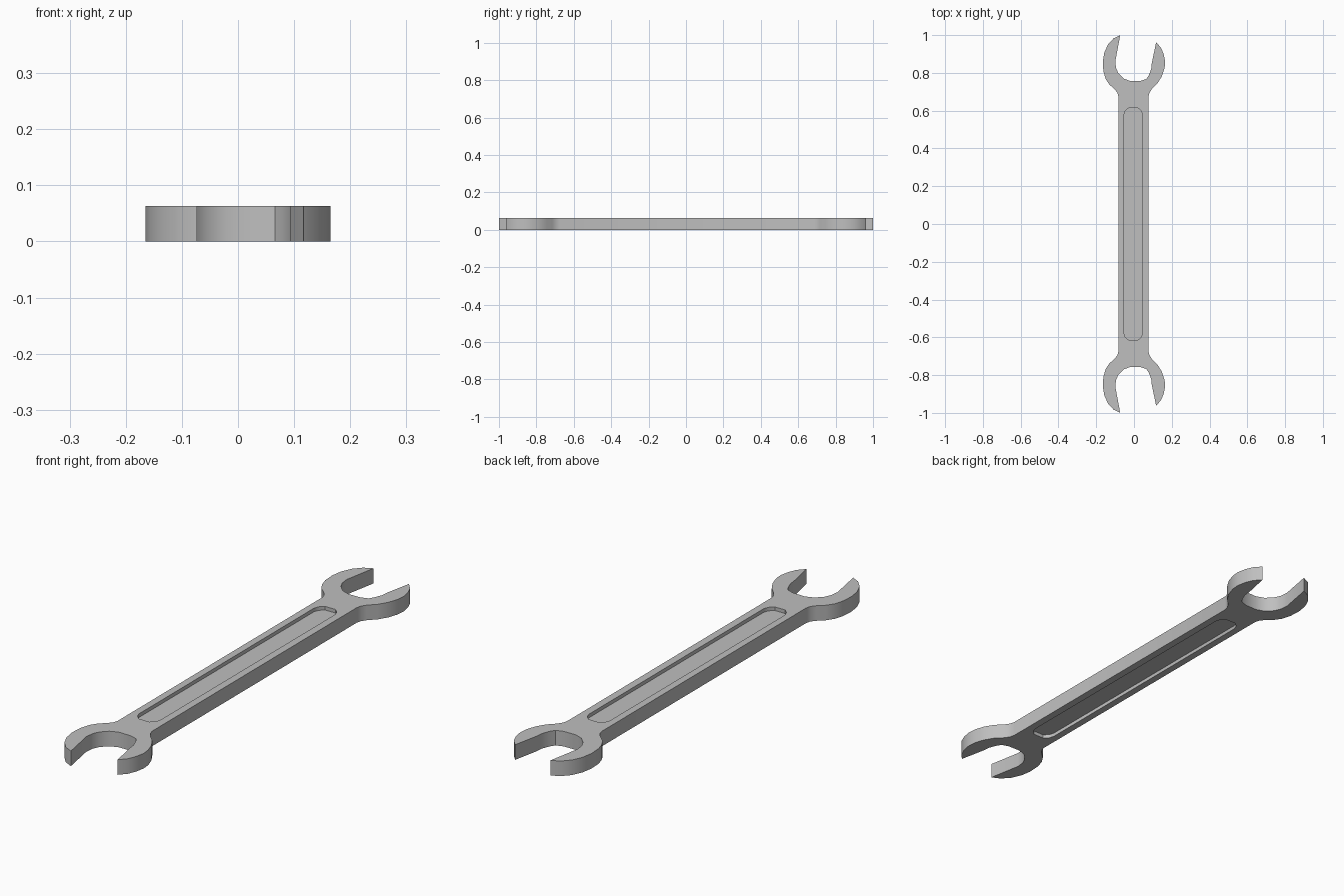
import bpy, bmesh

THICK = 0.063   # overall thickness
DEPTH = 0.015   # depth of the handle grooves

if "Cube" in bpy.data.objects:
    bpy.data.objects.remove(bpy.data.objects["Cube"])

steel = bpy.data.materials.new("grey steel")
steel.use_nodes = True
grey = (0.52, 0.52, 0.52, 1)
steel.diffuse_color = grey
steel.node_tree.nodes["Principled BSDF"].inputs["Base Color"].default_value = grey


def prism(name, outline, z0, z1):
    """Extrude a flat outline from z0 up to z1."""
    bm = bmesh.new()
    face = bm.faces.new([bm.verts.new((x, y, z0)) for x, y in outline])
    top = bmesh.ops.extrude_face_region(bm, geom=[face])["geom"]
    verts = [v for v in top if isinstance(v, bmesh.types.BMVert)]
    bmesh.ops.translate(bm, verts=verts, vec=(0, 0, z1 - z0))
    bmesh.ops.recalc_face_normals(bm, faces=bm.faces)
    mesh = bpy.data.meshes.new(name)
    bm.to_mesh(mesh)
    bm.free()
    mesh.materials.append(steel)
    obj = bpy.data.objects.new(name, mesh)
    bpy.context.collection.objects.link(obj)
    return obj


def mirrored(half):
    """Close a half outline by mirroring it front to back."""
    return half + [(x, -y) for x, y in reversed(half)]


# Open jaw: right outer curve, mouth, then left outer curve
jaw = [(0.077, 0.675), (0.082, 0.695), (0.095, 0.715), (0.125, 0.745),
       (0.148, 0.783), (0.162, 0.825), (0.165, 0.86), (0.157, 0.90),
       (0.143, 0.933), (0.117, 0.962),
       (0.094, 0.85), (0.091, 0.82), (0.078, 0.787), (0.066, 0.768),
       (0.035, 0.758), (-0.02, 0.757), (-0.055, 0.77), (-0.082, 0.797),
       (-0.095, 0.825), (-0.099, 0.86), (-0.073, 1.0),
       (-0.108, 0.983), (-0.138, 0.95), (-0.157, 0.908), (-0.165, 0.86),
       (-0.162, 0.808), (-0.15, 0.768), (-0.13, 0.738),
       (-0.102, 0.713), (-0.088, 0.695), (-0.083, 0.675)]
wrench = prism("wrench_body", mirrored(jaw), 0, THICK)

# Rounded grooves sunk into both faces of the handle
groove = [(0.045, 0.578), (0.038, 0.598), (0.02, 0.615),
          (-0.028, 0.615), (-0.046, 0.598), (-0.053, 0.578)]
for name, z0, z1 in (("lower_groove_cutter", -0.05, DEPTH),
                     ("upper_groove_cutter", THICK - DEPTH, THICK + 0.05)):
    cutter = prism(name, mirrored(groove), z0, z1)
    cutter.hide_render = True
    cut = wrench.modifiers.new(name, "BOOLEAN")
    cut.operation = "DIFFERENCE"
    cut.solver = "EXACT"
    cut.object = cutter
    bpy.context.view_layer.objects.active = wrench
    bpy.ops.object.modifier_apply(modifier=cut.name)
    bpy.data.objects.remove(cutter)

# Smooth curved walls, crisp rims
bpy.ops.object.select_all(action="DESELECT")
wrench.select_set(True)
bpy.context.view_layer.objects.active = wrench
bpy.ops.object.shade_smooth_by_angle(angle=0.52)
